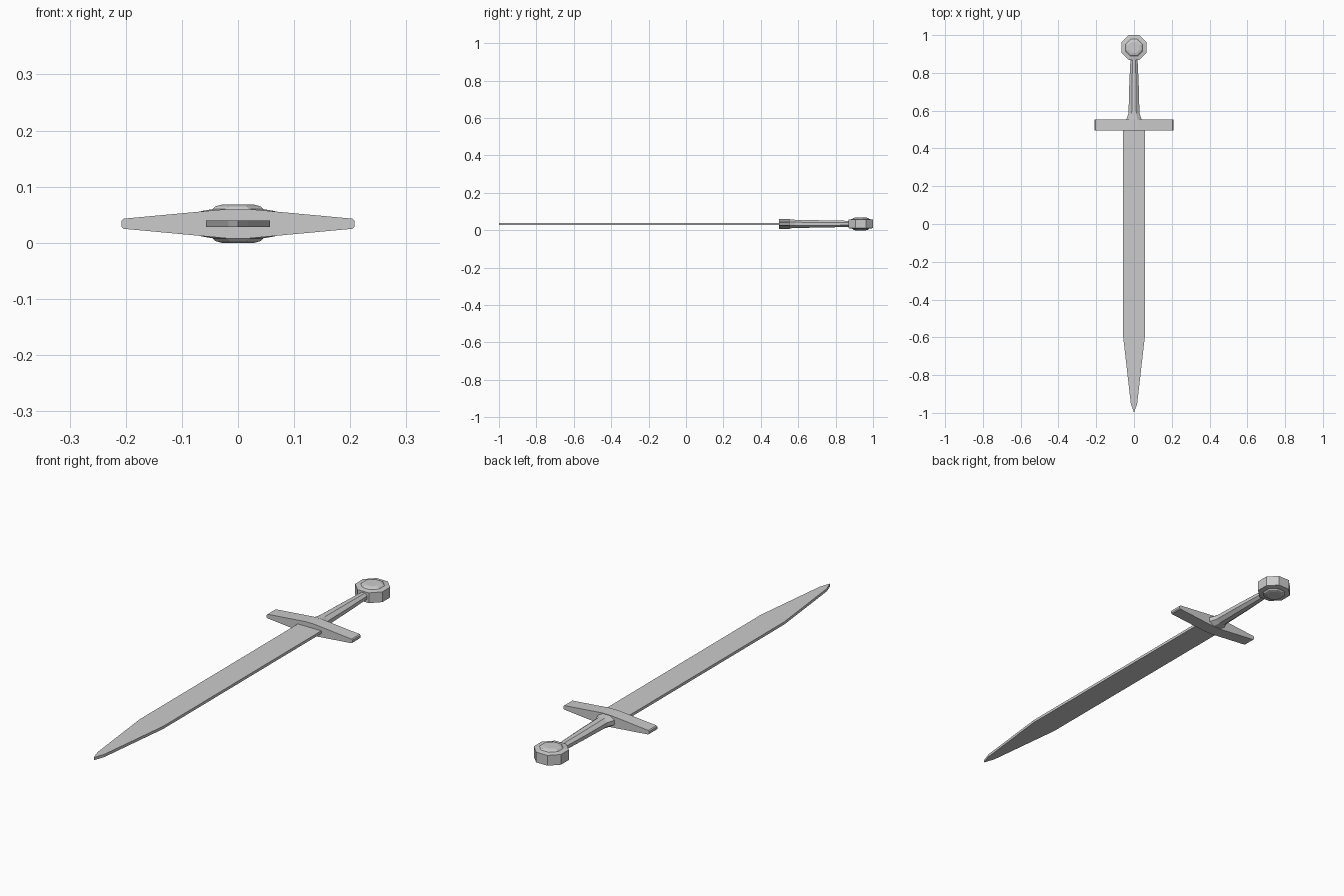
import bpy, bmesh, math

if "Cube" in bpy.data.objects:
    bpy.data.objects.remove(bpy.data.objects["Cube"])

ZC = 0.034  # mid-plane height of the whole sword


def make_object(name, bm):
    bmesh.ops.recalc_face_normals(bm, faces=bm.faces[:])
    mesh = bpy.data.meshes.new(name)
    bm.to_mesh(mesh)
    bm.free()
    obj = bpy.data.objects.new(name, mesh)
    bpy.context.collection.objects.link(obj)
    return obj


def loft(name, rings):
    """Skin a list of equal-length vertex rings and cap both ends."""
    bm = bmesh.new()
    loops = [[bm.verts.new(p) for p in ring] for ring in rings]
    n = len(loops[0])
    for a, b in zip(loops, loops[1:]):
        for i in range(n):
            j = (i + 1) % n
            bm.faces.new((a[i], a[j], b[j], b[i]))
    bm.faces.new(loops[0])
    bm.faces.new(loops[-1])
    return make_object(name, bm)


def octagon(a, b):
    """Octagon with flat sides at distance a and b from its centre."""
    k = math.cos(math.pi / 8)
    angles = [math.pi / 8 + i * math.pi / 4 for i in range(8)]
    return [(a * math.cos(t) / k, b * math.sin(t) / k) for t in angles]


# Blade: flat outline with a tapering, slightly blunted tip
half = [(0.057, 0.51), (0.057, -0.6), (0.017, -0.95)]
outline = half + [(0, -1.0)] + [(-x, y) for x, y in reversed(half)]
loft("blade", [[(x, y, ZC + dz) for x, y in outline] for dz in (-0.006, 0.006)])

# Crossguard: bar thick in the middle, thinning towards blunted ends
right = [(0.208, 0.005), (0.204, 0.009)]
top = right + [(0.02, 0.026), (-0.02, 0.026)] + [(-x, z) for x, z in reversed(right)]
section = top + [(x, -z) for x, z in reversed(top)]
loft("crossguard", [[(x, y, ZC + z) for x, z in section] for y in (0.496, 0.553)])

# Grip: eight-sided handle flaring into the guard
stations = [(0.55, 0.042, 0.024), (0.585, 0.029, 0.022), (0.74, 0.025, 0.019), (0.89, 0.018, 0.016)]
loft("grip", [[(x, y, ZC + z) for x, z in octagon(w, d)] for y, w, d in stations])

# Pommel: octagonal disc with a raised cap on both faces
upper = [(0.066, 0.0225), (0.045, 0.026), (0.040, 0.031), (0.029, 0.034)]
profile = [(r, -z) for r, z in reversed(upper)] + upper
loft("pommel", [[(x, 0.934 + y, ZC + z) for x, y in octagon(r, r)] for r, z in profile])
